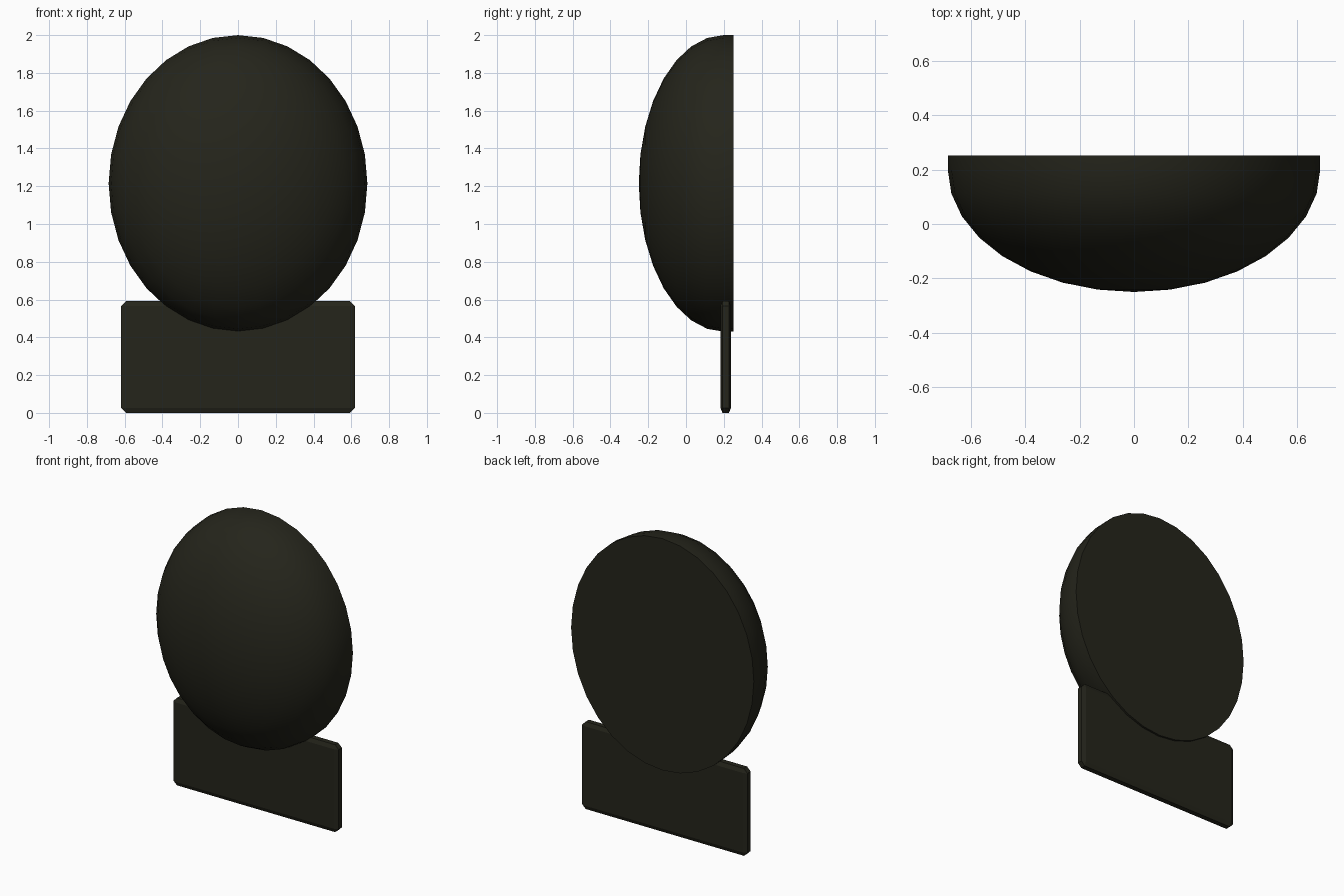
import bpy, bmesh, math
from mathutils import Matrix, Vector

if "Cube" in bpy.data.objects:
    bpy.data.objects.remove(bpy.data.objects["Cube"])

mat = bpy.data.materials.new("dark_olive")
mat.diffuse_color = (0.018, 0.018, 0.011, 1)
mat.use_nodes = True
mat.node_tree.nodes["Principled BSDF"].inputs["Base Color"].default_value = mat.diffuse_color


def finish(name, bm, smooth):
    bmesh.ops.recalc_face_normals(bm, faces=bm.faces)
    mesh = bpy.data.meshes.new(name)
    bm.to_mesh(mesh)
    bm.free()
    mesh.materials.append(mat)
    ob = bpy.data.objects.new(name, mesh)
    bpy.context.collection.objects.link(ob)
    if smooth:
        bpy.ops.object.select_all(action='DESELECT')
        bpy.context.view_layer.objects.active = ob
        ob.select_set(True)
        bpy.ops.object.shade_smooth_by_angle(angle=math.radians(40))
    return ob


# Domed oval: front half of a sphere, with a short straight rim and flat back
bm = bmesh.new()
bmesh.ops.create_uvsphere(bm, u_segments=32, v_segments=16, radius=1,
                          matrix=Matrix.Rotation(math.pi / 2, 4, 'X'))
bmesh.ops.delete(bm, geom=[v for v in bm.verts if v.co.y > 0.01], context='VERTS')
bmesh.ops.transform(bm, verts=bm.verts,
                    matrix=Matrix.Translation((0, 0.2, 1.215))
                    @ Matrix.Diagonal((0.685, 0.45, 0.785, 1)))
rim = [e for e in bm.edges if e.is_boundary]
ext = bmesh.ops.extrude_edge_only(bm, edges=rim)["geom"]
bmesh.ops.translate(bm, verts=[g for g in ext if isinstance(g, bmesh.types.BMVert)],
                    vec=Vector((0, 0.052, 0)))
bmesh.ops.contextual_create(bm, geom=[e for e in ext if isinstance(e, bmesh.types.BMEdge)
                                      and e.is_boundary])
finish("domed_oval", bm, True)

# Base plate: thin slab with chamfered edges
bm = bmesh.new()
bmesh.ops.create_cube(bm, size=1, matrix=Matrix.Diagonal((1.24, 0.14, 0.592, 1)))
bmesh.ops.bevel(bm, geom=bm.edges[:], offset=0.027, segments=1, affect='EDGES')
bmesh.ops.transform(bm, verts=bm.verts,
                    matrix=Matrix.Translation((0, 0.21, 0.296))
                    @ Matrix.Diagonal((1, 0.4, 1, 1)))
finish("base_plate", bm, False)
